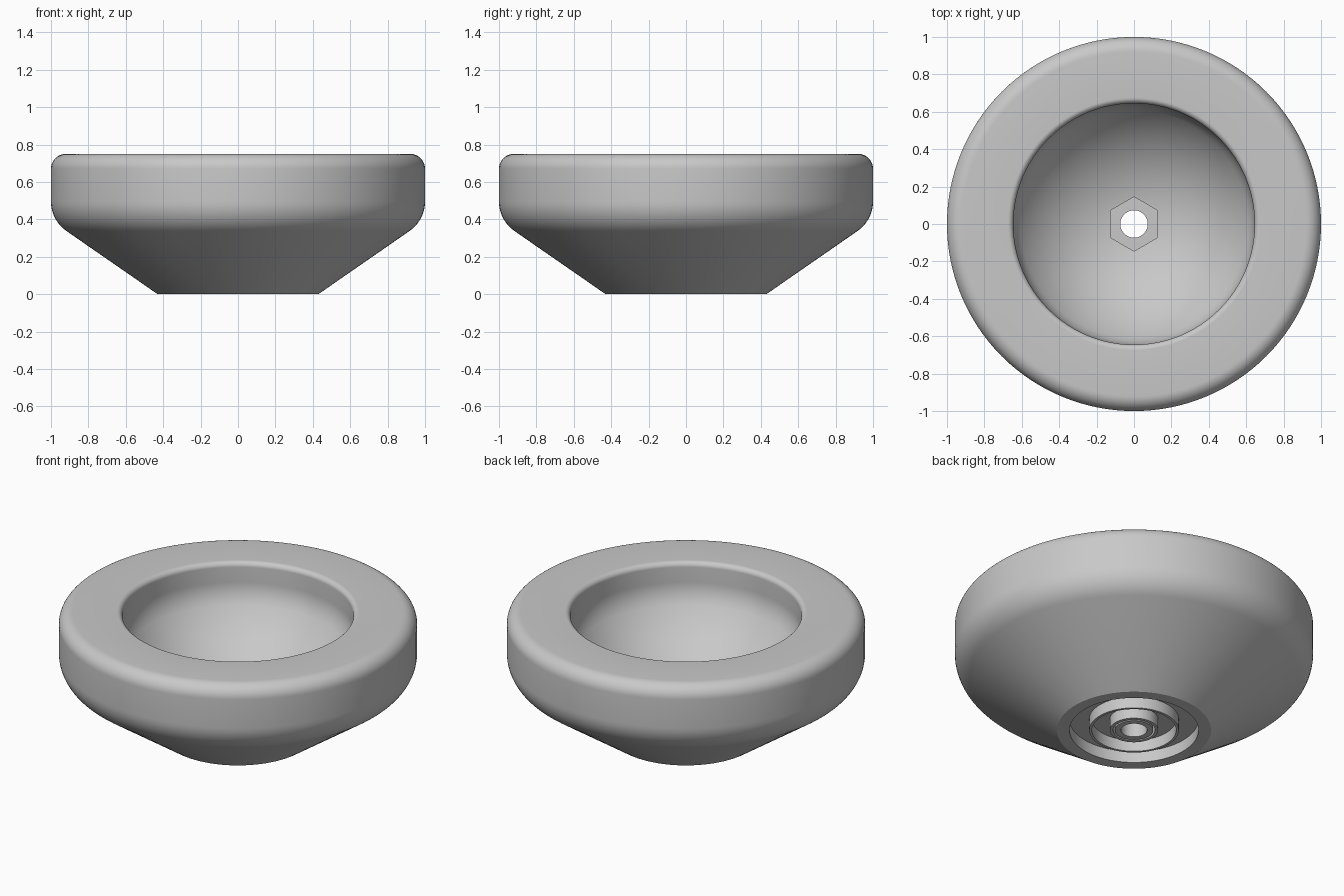
import bpy, bmesh, math
from mathutils import Vector

if "Cube" in bpy.data.objects:
    bpy.data.objects.remove(bpy.data.objects["Cube"], do_unlink=True)

SEGMENTS = 128

grey = bpy.data.materials.new("light_grey")
grey.use_nodes = True
grey.diffuse_color = (0.58, 0.58, 0.58, 1)
grey.node_tree.nodes["Principled BSDF"].inputs["Base Color"].default_value = grey.diffuse_color


def fillet(before, corner, after, trim, steps=10):
    """Points of a rounded corner, tangent at distance trim from it."""
    b, c, a = Vector(before), Vector(corner), Vector(after)
    to_b, to_a = (b - c).normalized(), (a - c).normalized()
    half = to_b.angle(to_a) / 2
    radius = trim * math.tan(half)
    centre = c + (to_b + to_a).normalized() * (trim / math.cos(half))
    start, end = c + to_b * trim - centre, c + to_a * trim - centre
    sweep = start.angle(end)
    return [centre + (start * math.sin(sweep * (1 - i / steps)) + end * math.sin(sweep * i / steps))
            / math.sin(sweep) for i in range(steps + 1)]


def lathe(name, profile):
    """Spin a closed (radius, height) profile about the z axis."""
    bm = bmesh.new()
    rings = []
    for r, z in profile:
        rings.append([bm.verts.new((r * math.cos(t), r * math.sin(t), z))
                      for t in (2 * math.pi * i / SEGMENTS for i in range(SEGMENTS))])
    for k, ring in enumerate(rings):
        nxt = rings[(k + 1) % len(rings)]
        for i in range(SEGMENTS):
            j = (i + 1) % SEGMENTS
            bm.faces.new((ring[i], ring[j], nxt[j], nxt[i]))
    bmesh.ops.recalc_face_normals(bm, faces=bm.faces)
    mesh = bpy.data.meshes.new(name)
    bm.to_mesh(mesh)
    bm.free()
    obj = bpy.data.objects.new(name, mesh)
    bpy.context.collection.objects.link(obj)
    mesh.materials.append(grey)
    return obj


# Outer side: cone, rounded shoulder, upright band, rounded rim, bore wall
bowl_radius, bowl_centre, bore, hole = 0.73, 0.91, 0.645, 0.073
rim_angle, hole_angle = math.asin(bore / bowl_radius), math.asin(hole / bowl_radius)
bowl = []
for i in range(11):
    a = rim_angle + (hole_angle - rim_angle) * i / 10
    bowl.append((bowl_radius * math.sin(a), bowl_centre - bowl_radius * math.cos(a)))

foot, shoulder, rim, lip = (0.43, 0), (1, 0.395), (1, 0.75), (bore, 0.75)
profile = [foot]
profile += fillet(foot, shoulder, rim, 0.1)
profile += fillet(shoulder, rim, lip, 0.08)
profile += fillet(rim, lip, bowl[0], 0.03)
profile += fillet(lip, bowl[0], bowl[1], 0.06)
profile += bowl[1:]

# Underside: centre hole and concentric grooves between thin ribs
profile.append((hole, 0))
for inner, outer in ((0.107, 0.117), (0.135, 0.235), (0.25, 0.36)):
    profile += [(inner, 0), (inner, 0.07), (outer, 0.07), (outer, 0)]
body = lathe("round_foot_body", profile)

# Six-sided nut pocket in the bowl floor
bpy.ops.mesh.primitive_cylinder_add(vertices=6, radius=0.145, depth=0.3, location=(0, 0, 0.27))
cutter = bpy.context.object
cutter.name = "nut_pocket_cutter"
cutter.hide_render = True
cutter.data.materials.append(grey)
pocket = body.modifiers.new("nut_pocket", "BOOLEAN")
pocket.operation = "DIFFERENCE"
pocket.solver = "EXACT"
pocket.object = cutter

bpy.ops.object.select_all(action="DESELECT")
body.select_set(True)
bpy.context.view_layer.objects.active = body
bpy.ops.object.modifier_apply(modifier=pocket.name)
bpy.data.objects.remove(cutter, do_unlink=True)
bpy.ops.object.shade_smooth_by_angle(angle=math.radians(25))
